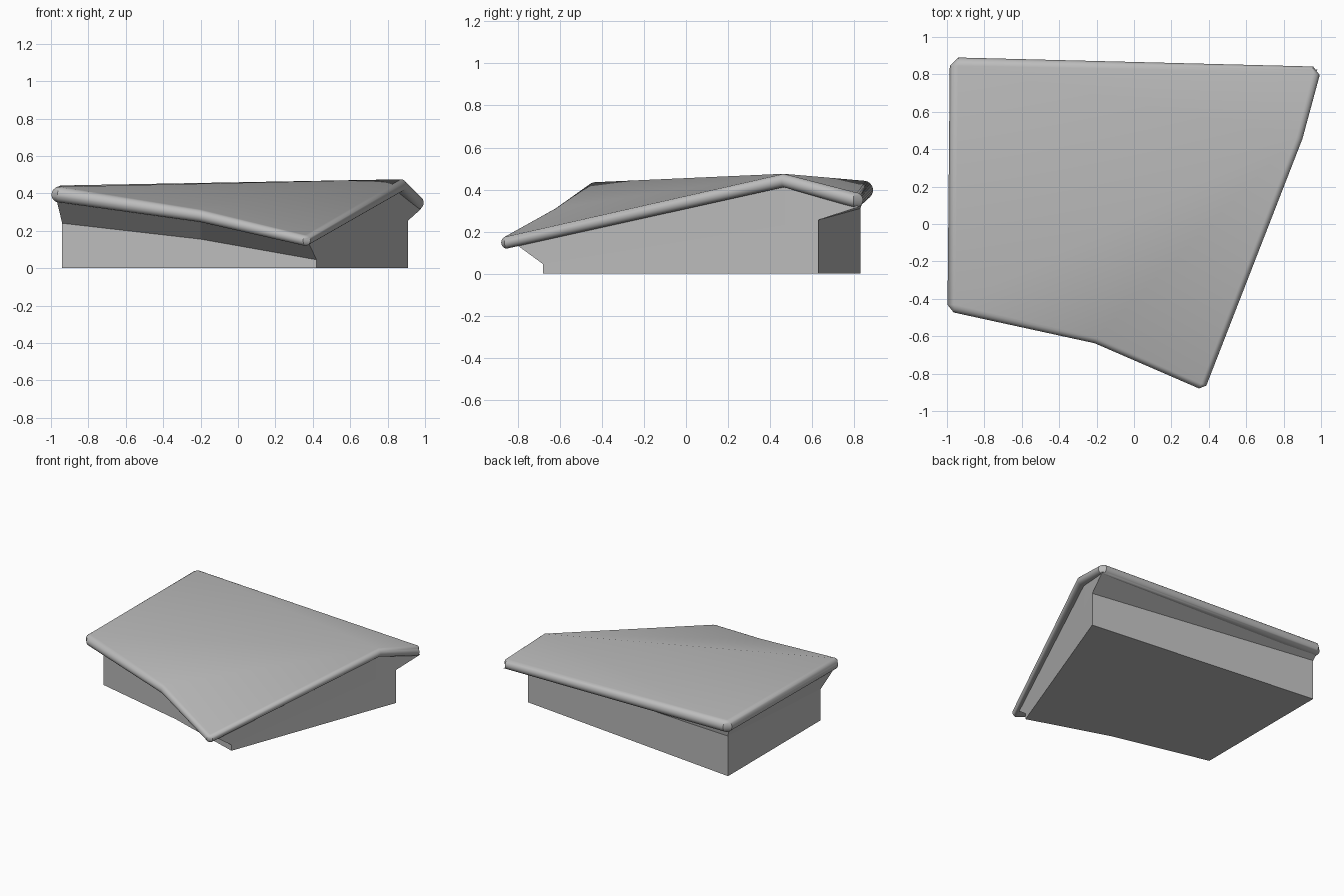
import bpy, bmesh, math
from mathutils import Vector

cube = bpy.data.objects.get("Cube")
if cube:
    bpy.data.objects.remove(cube, do_unlink=True)

grey = bpy.data.materials.new("plain grey")
grey.use_nodes = True
colour = (0.5, 0.5, 0.5, 1)
grey.diffuse_color = colour
grey.node_tree.nodes["Principled BSDF"].inputs["Base Color"].default_value = colour

# Corner order: back west, front west, front middle, front tip, east ridge, back east
TRIS = [(0, 1, 4), (0, 4, 5), (1, 2, 4), (2, 3, 4)]


def finish(bm, name, smooth):
    bmesh.ops.remove_doubles(bm, verts=bm.verts, dist=0.0005)
    bmesh.ops.recalc_face_normals(bm, faces=bm.faces)
    mesh = bpy.data.meshes.new(name)
    bm.to_mesh(mesh)
    bm.free()
    mesh.materials.append(grey)
    obj = bpy.data.objects.new(name, mesh)
    bpy.context.collection.objects.link(obj)
    if smooth:
        bpy.ops.object.select_all(action='DESELECT')
        obj.select_set(True)
        bpy.context.view_layer.objects.active = obj
        bpy.ops.object.shade_smooth_by_angle(angle=math.radians(35))


def bridge(bm, a, b):
    for i in range(len(a)):
        j = (i + 1) % len(a)
        bm.faces.new((a[i], a[j], b[j], b[i]))


# Roof slab: edge centres and rounding radius
roof = [((-.94, .845, .397), .045), ((-.955, -.432, .393), .042),
        ((-.2, -.605, .28), .034), ((.36, -.853, .148), .029),
        ((.87, .465, .443), .032), ((.957, .805, .35), .037)]
centres = [Vector(p) for p, r in roof]
n = len(centres)


def edge_normal(i):
    d = centres[(i + 1) % n] - centres[i % n]
    return Vector((d.y, -d.x, 0)).normalized()


bm = bmesh.new()
STEPS = 12
columns = []
for i, (p, r) in enumerate(roof):
    a, b = edge_normal(i - 1), edge_normal(i)
    # Sharp corners get two edge profiles with a chamfer between
    outs = [(a + b).normalized()] if a.dot(b) > .85 else [a, b]
    # Order runs counter-clockwise from above, so these normals point outwards
    for out in outs:
        columns.append([centres[i] + r * (math.cos(t) * out + math.sin(t) * Vector((0, 0, 1)))
                        for t in [math.pi * (k / STEPS - .5) for k in range(STEPS + 1)]])
rings = [[bm.verts.new(c[k]) for c in columns] for k in range(STEPS + 1)]
for lower, upper in zip(rings, rings[1:]):
    bridge(bm, lower, upper)
for side in (-1, 1):
    cap = [bm.verts.new(c + Vector((0, 0, side * r))) for c, (p, r) in zip(centres, roof)]
    for t in TRIS:
        bm.faces.new([cap[i] for i in t])
finish(bm, "roof_slab", True)

# Body: vertical walls, then a flare out to the eaves
wall_plan = [(-.94, .83), (-.94, -.30), (-.2, -.475), (.42, -.68), (.85, .47), (.91, .63)]
wall_top = [.31, .24, .155, .045, .23, .255]
eave = [(-.96, .85, .37), (-.97, -.43, .365), (-.2, -.615, .26),
        (.375, -.81, .14), (.852, .475, .425), (.98, .825, .318)]
bm = bmesh.new()
base = [bm.verts.new((x, y, 0)) for x, y in wall_plan]
middle = [bm.verts.new((x, y, z)) for (x, y), z in zip(wall_plan, wall_top)]
top = [bm.verts.new(p) for p in eave]
bridge(bm, base, middle)
bridge(bm, middle, top)
for loop in (base, top):
    for t in TRIS:
        bm.faces.new([loop[i] for i in t])
finish(bm, "body_walls", False)
